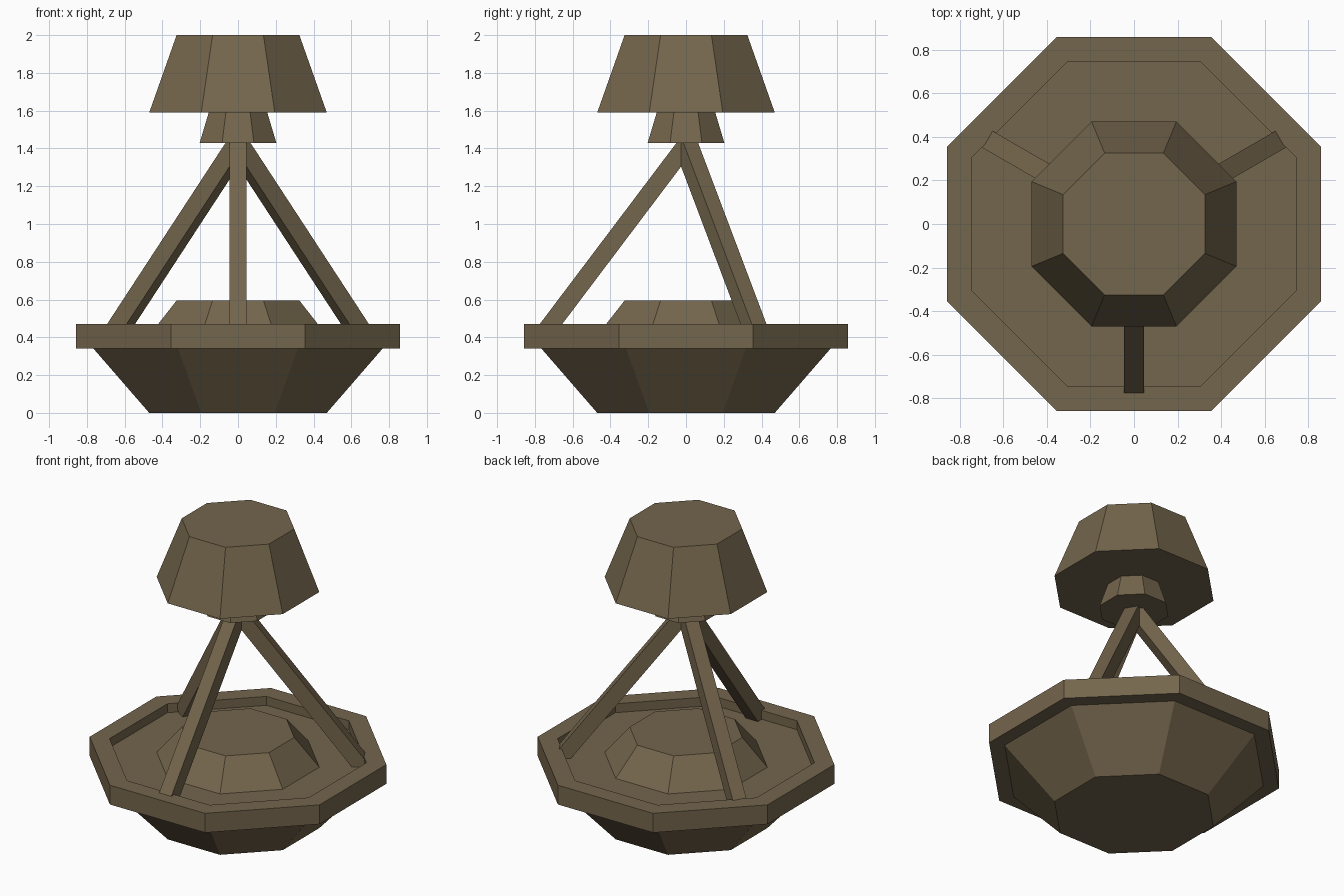
import bpy, bmesh, math
from mathutils import Vector

if "Cube" in bpy.data.objects:
    bpy.data.objects.remove(bpy.data.objects["Cube"])

mat = bpy.data.materials.new("aged bronze")
mat.diffuse_color = (0.175, 0.132, 0.073, 1)
mat.use_nodes = True
mat.node_tree.nodes["Principled BSDF"].inputs["Base Color"].default_value = mat.diffuse_color
K = 1 / math.cos(math.pi / 8)  # flat-to-centre distance -> corner radius


def finish(name, bm):
    bmesh.ops.recalc_face_normals(bm, faces=bm.faces)
    me = bpy.data.meshes.new(name)
    bm.to_mesh(me)
    bm.free()
    me.materials.append(mat)
    ob = bpy.data.objects.new(name, me)
    bpy.context.collection.objects.link(ob)
    return ob


def octagon_lathe(name, profile):
    """Closed eight-sided solid from (flat distance, z) pairs, capped at both ends."""
    bm = bmesh.new()
    rings = []
    for r, z in profile:
        rings.append([bm.verts.new((r * K * math.cos(math.radians(22.5 + 45 * i)),
                                    r * K * math.sin(math.radians(22.5 + 45 * i)), z))
                      for i in range(8)])
    for a, b in zip(rings, rings[1:]):
        for i in range(8):
            j = (i + 1) % 8
            bm.faces.new((a[i], a[j], b[j], b[i]))
    bm.faces.new(rings[0])
    bm.faces.new(rings[-1])
    return finish(name, bm)


def beam(name, a, b, width, depth):
    """Square bar from a to b."""
    a, b = Vector(a), Vector(b)
    d = (b - a).normalized()
    side = d.cross(Vector((0, 0, 1))).normalized()
    up = side.cross(d)
    bm = bmesh.new()
    ends = [[bm.verts.new(p + side * sx * width / 2 + up * sy * depth / 2)
             for sx, sy in ((-1, -1), (1, -1), (1, 1), (-1, 1))] for p in (a, b)]
    for i in range(4):
        j = (i + 1) % 4
        bm.faces.new((ends[0][i], ends[0][j], ends[1][j], ends[1][i]))
    bm.faces.new(ends[0])
    bm.faces.new(ends[1])
    return finish(name, bm)


# bowl with overhanging rim, recessed floor and raised centre
octagon_lathe("bowl", [(0.47, 0), (0.765, 0.34), (0.857, 0.34), (0.857, 0.47),
                       (0.742, 0.47), (0.742, 0.41), (0.47, 0.41), (0.325, 0.595)])

# neck and cap on top
octagon_lathe("neck", [(0.203, 1.43), (0.155, 1.59)])
octagon_lathe("cap", [(0.47, 1.59), (0.325, 2.0)])

# three slanted struts
for n, deg in enumerate((30, 150, 270)):
    c, s = math.cos(math.radians(deg)), math.sin(math.radians(deg))
    beam(f"strut_{n + 1}", (0.758 * c, 0.758 * s, 0.413),
         (-0.008 * c, -0.008 * s, 1.428), 0.09, 0.095)
